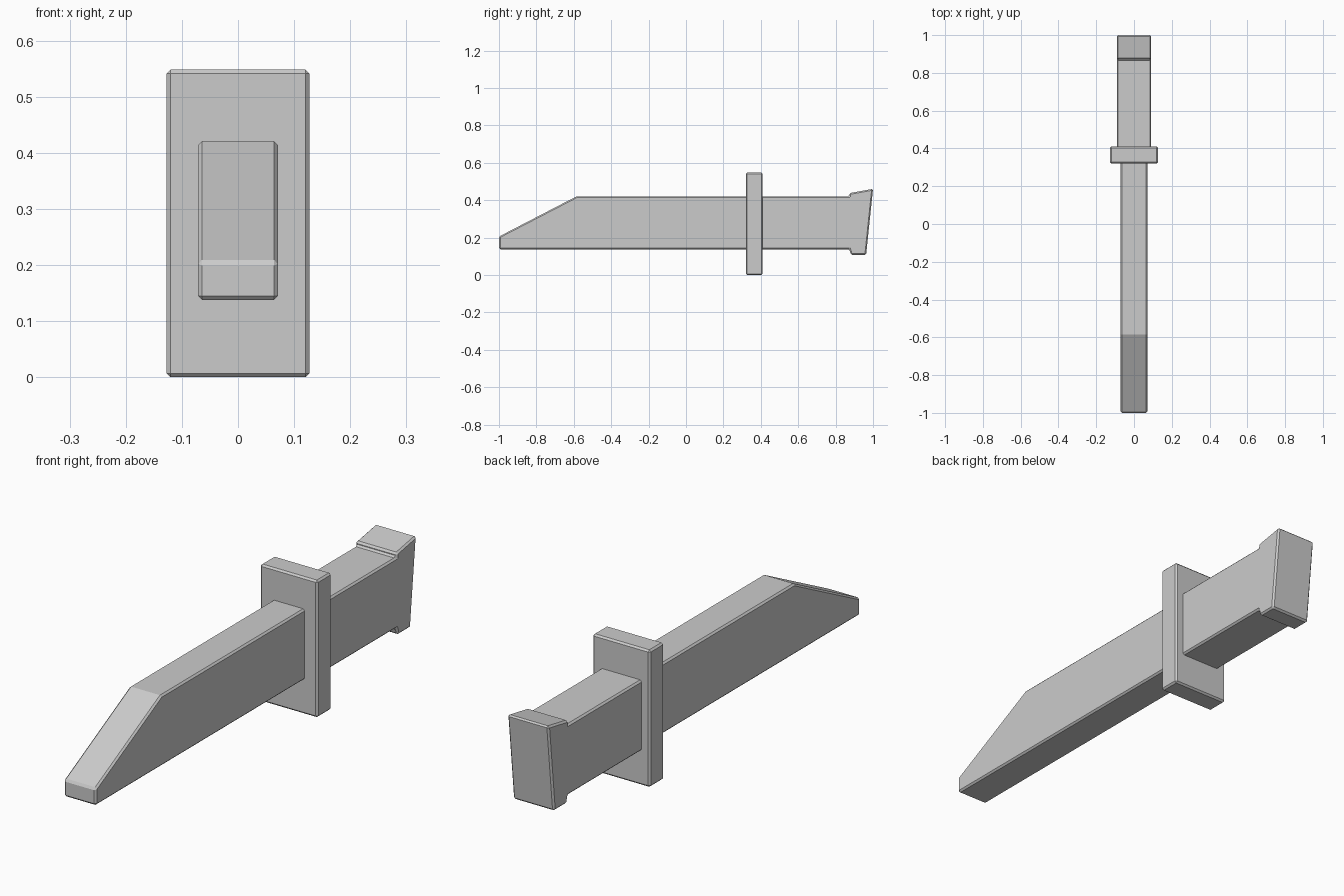
import bpy
import bmesh
import math

if "Cube" in bpy.data.objects:
    bpy.data.objects.remove(bpy.data.objects["Cube"])


def extrude_profile(name, profile, half_width, bevel=0.007):
    """Extrude a (y, z) side outline across x, with a narrow chamfer."""
    bm = bmesh.new()
    face = bm.faces.new([bm.verts.new((-half_width, y, z)) for y, z in profile])
    moved = bmesh.ops.extrude_face_region(bm, geom=[face])["geom"]
    for v in moved:
        if isinstance(v, bmesh.types.BMVert):
            v.co.x = half_width
    bmesh.ops.recalc_face_normals(bm, faces=bm.faces)
    mesh = bpy.data.meshes.new(name)
    bm.to_mesh(mesh)
    bm.free()
    obj = bpy.data.objects.new(name, mesh)
    bpy.context.collection.objects.link(obj)
    mod = obj.modifiers.new("chamfer", "BEVEL")
    mod.width = bevel
    mod.segments = 1
    mod.limit_method = "ANGLE"
    mod.angle_limit = math.radians(30)
    return obj


LOW, HIGH = 0.138, 0.421

# Blade with clipped tip, its root buried in the guard
extrude_profile("blade", [
    (-1.0, LOW), (0.36, LOW), (0.36, HIGH), (-0.585, HIGH), (-1.0, 0.206),
], 0.071)

# Cross guard
extrude_profile("guard", [
    (0.32, 0.0), (0.41, 0.0), (0.41, 0.548), (0.32, 0.548),
], 0.127)

# Grip with flared, slanted pommel
extrude_profile("handle", [
    (0.37, LOW), (0.873, LOW), (0.882, 0.108), (0.963, 0.108),
    (1.0, 0.461), (0.873, 0.438), (0.873, HIGH), (0.37, HIGH),
], 0.091)
